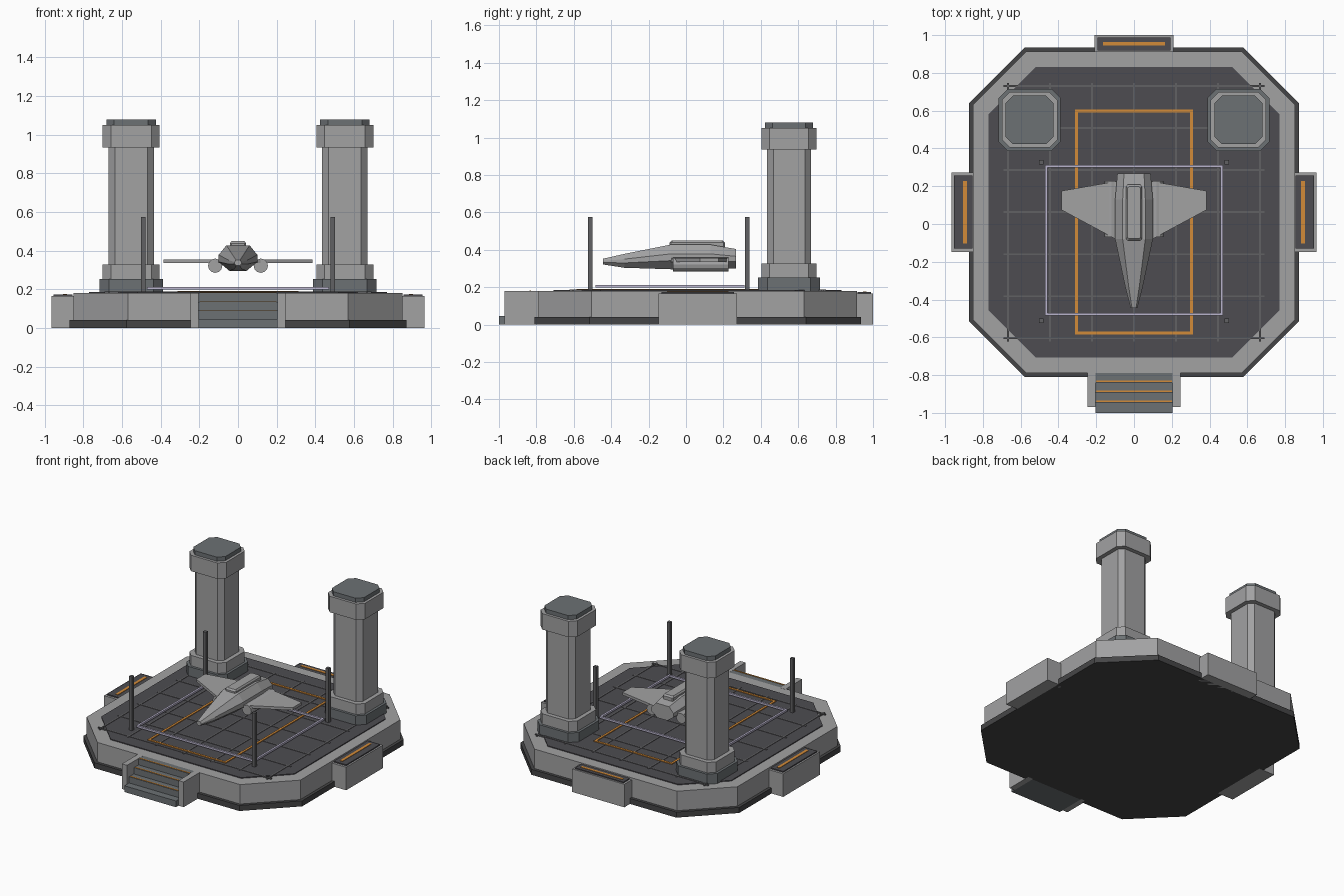
import bpy, bmesh, math
from mathutils import Matrix

if "Cube" in bpy.data.objects:
    bpy.data.objects.remove(bpy.data.objects["Cube"])

CY = 0.0625  # centre of the platform in y


def mat(name, r, g, b):
    m = bpy.data.materials.new(name)
    m.diffuse_color = (r, g, b, 1)
    m.use_nodes = True
    m.node_tree.nodes["Principled BSDF"].inputs["Base Color"].default_value = m.diffuse_color
    return m


LIGHT = mat("light_grey", 0.36, 0.36, 0.365)
DECK = mat("deck_charcoal", 0.075, 0.073, 0.083)
PLINTH = mat("plinth_dark", 0.06, 0.06, 0.062)
SLATE = mat("slate_grey", 0.15, 0.165, 0.175)
LINE = mat("line_grey", 0.12, 0.12, 0.125)
ORANGE = mat("orange", 0.65, 0.26, 0.04)
LILAC = mat("lilac", 0.50, 0.47, 0.62)


def finish(bm, name, m):
    bmesh.ops.recalc_face_normals(bm, faces=bm.faces)
    me = bpy.data.meshes.new(name)
    bm.to_mesh(me)
    bm.free()
    me.materials.append(m)
    ob = bpy.data.objects.new(name, me)
    bpy.context.collection.objects.link(ob)
    return ob


def boxes(name, m, *bounds):
    """One object from boxes given as (x0, x1, y0, y1, z0, z1)."""
    bm = bmesh.new()
    for x0, x1, y0, y1, z0, z1 in bounds:
        M = Matrix.Translation(((x0 + x1) / 2, (y0 + y1) / 2, (z0 + z1) / 2)) \
            @ Matrix.Diagonal((x1 - x0, y1 - y0, z1 - z0, 1))
        bmesh.ops.create_cube(bm, size=1, matrix=M)
    return finish(bm, name, m)


def loft(name, m, rings):
    """Skin between rings of equal point count, with end caps."""
    bm = bmesh.new()
    vs = [[bm.verts.new(p) for p in r] for r in rings]
    n = len(vs[0])
    for a, b in zip(vs, vs[1:]):
        for i in range(n):
            j = (i + 1) % n
            bm.faces.new((a[i], a[j], b[j], b[i]))
    bm.faces.new(vs[0][::-1])
    bm.faces.new(vs[-1])
    return finish(bm, name, m)


def oct_points(hx, hy, cut):
    q = [(hx, hy - cut), (hx - cut, hy)]
    return q + [(-x, y) for x, y in q[::-1]] + [(-x, -y) for x, y in q] + [(x, -y) for x, y in q[::-1]]


def octagon(name, m, cx, cy, h, cut, z0, z1):
    pts = oct_points(h, h, cut)
    return loft(name, m, [[(cx + x, cy + y, z) for x, y in pts] for z in (z0, z1)])


def frame(name, m, x, y0, y1, w, z0, z1):
    """Flat rectangular outline, outer half width x."""
    return boxes(name, m,
                 (-x, x, y0, y0 + w, z0, z1), (-x, x, y1 - w, y1, z0, z1),
                 (-x, -x + w, y0 + w, y1 - w, z0, z1), (x - w, x, y0 + w, y1 - w, z0, z1))


# platform
octagon("plinth", PLINTH, 0, CY, 0.873, 0.295, 0, 0.04)
octagon("platform_body", LIGHT, 0, CY, 0.852, 0.283, 0.04, 0.18)
octagon("deck", DECK, 0, CY, 0.77, 0.25, 0.17, 0.186)

# deck grid and markings
g = 0.2225
lines = []
for i in range(-3, 4):
    lines.append((i * g - 0.005, i * g + 0.005, CY - 0.685, CY + 0.685, 0.178, 0.189))
    lines.append((-0.69, 0.69, CY + i * g - 0.005, CY + i * g + 0.005, 0.178, 0.189))
boxes("deck_grid", LINE, *lines)
frame("landing_outline", ORANGE, 0.312, -0.585, 0.607, 0.016, 0.184, 0.1915)
frame("light_barrier", LILAC, 0.472, -0.484, 0.312, 0.014, 0.198, 0.212)

# corner posts
boxes("barrier_posts", LINE,
      *[(x - 0.012, x + 0.012, y - 0.012, y + 0.012, 0.18, 0.575)
        for x in (-0.49, 0.49) for y in (-0.512, 0.328)])

# side and back consoles with dark panel and orange strip
for s, side in ((-1, "left"), (1, "right")):
    def sx(a, b):
        return (a, b) if s > 0 else (-b, -a)
    boxes(side + "_console", LIGHT, (*sx(0.84, 0.966), CY - 0.21, CY + 0.21, 0, 0.166))
    boxes(side + "_console_panel", DECK, (*sx(0.856, 0.954), CY - 0.193, CY + 0.193, 0.16, 0.174))
    boxes(side + "_console_strip", ORANGE, (*sx(0.885, 0.906), CY - 0.165, CY + 0.165, 0.17, 0.177))
boxes("back_console", LIGHT, (-0.208, 0.208, 0.90, 1.0, 0, 0.166))
boxes("back_console_panel", DECK, (-0.193, 0.193, 0.918, 0.988, 0.16, 0.174))
boxes("back_console_strip", ORANGE, (-0.165, 0.165, 0.946, 0.964, 0.17, 0.177))

# stairs
steps = [-1.0 + 0.053 * i for i in range(4)]
boxes("stairs", SLATE, *[(-0.205, 0.205, y, min(y + 0.053, -0.785), 0, 0.045 * (i + 1))
                         for i, y in enumerate(steps)])
boxes("stair_strips", ORANGE, *[(-0.2, 0.2, y + 0.004, y + 0.013, 0.045 * (i + 1) - 0.004, 0.045 * (i + 1) + 0.003)
                                for i, y in enumerate(steps) if i])
boxes("stair_cheeks", LIGHT, (-0.246, -0.205, -0.97, -0.78, 0, 0.181),
      (0.205, 0.246, -0.97, -0.78, 0, 0.181))

# towers
for s, side in ((-1, "left"), (1, "right")):
    for part, m, h, cut, z0, z1 in (("base", SLATE, 0.165, 0.05, 0.18, 0.253),
                                    ("foot", LIGHT, 0.147, 0.042, 0.253, 0.328),
                                    ("shaft", LIGHT, 0.117, 0.033, 0.328, 0.935),
                                    ("collar", LIGHT, 0.147, 0.042, 0.935, 1.05),
                                    ("cap", SLATE, 0.128, 0.04, 1.05, 1.08)):
        octagon(f"{side}_tower_{part}", m, s * 0.553, 0.551, h, cut, z0, z1)

# ship fuselage: (y, half width, bottom, top)
rings = []
for y, w, z0, z1 in ((-0.445, 0.018, 0.322, 0.352), (-0.33, 0.047, 0.304, 0.378),
                     (-0.08, 0.1, 0.296, 0.428), (0.13, 0.1, 0.296, 0.428),
                     (0.268, 0.088, 0.3, 0.404)):
    h = (z1 - z0) / 2
    k = 0.45
    pts = [(w, -h * 0.3), (w, h * 0.25), (w * 0.6, h), (-w * 0.6, h),
           (-w, h * 0.25), (-w, -h * 0.3), (-w * k, -h), (w * k, -h)]
    rings.append([(x, y, (z0 + z1) / 2 + z) for x, z in pts])
loft("ship_fuselage", LIGHT, rings)

# raised spine with bevelled top
loft("ship_spine", LIGHT, [[(x, 0.06 + y, z) for x, y in oct_points(a, b, 0.008)]
                           for a, b, z in ((0.042, 0.148, 0.40), (0.042, 0.148, 0.438), (0.034, 0.138, 0.449))])

# wings and engines
for s, side in ((-1, "left"), (1, "right")):
    plan = [(0.06, -0.10), (0.385, 0.075), (0.385, 0.175), (0.06, 0.232)]
    loft(side + "_wing", LIGHT, [[(s * x, y, z) for x, y in plan] for z in (0.336, 0.355)])
    bm = bmesh.new()
    bmesh.ops.create_cone(bm, cap_ends=True, segments=12, radius1=0.037, radius2=0.037, depth=0.297,
                          matrix=Matrix.Translation((s * 0.118, 0.079, 0.322)) @ Matrix.Rotation(math.pi / 2, 4, 'X'))
    finish(bm, side + "_engine", LIGHT)
